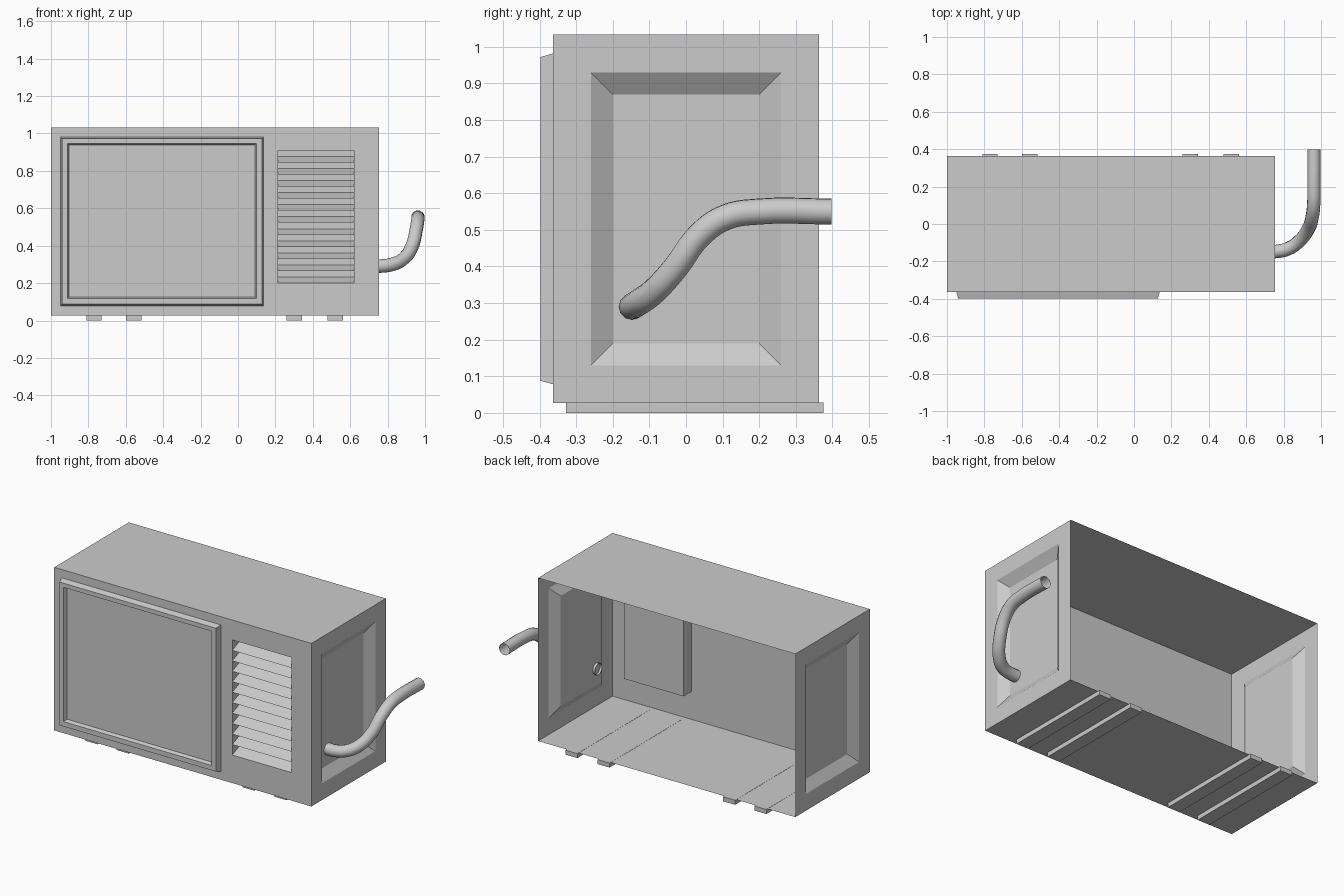
import bpy, bmesh
from mathutils import Vector

old = bpy.data.objects.get("Cube")
if old:
    bpy.data.objects.remove(old, do_unlink=True)

grey = bpy.data.materials.new("light_grey")
grey.use_nodes = True
COLOUR = (0.6, 0.6, 0.6, 1)
grey.diffuse_color = COLOUR
grey.node_tree.nodes["Principled BSDF"].inputs["Base Color"].default_value = COLOUR

# Main casing limits
X0, X1, Y0, Y1, Z0, Z1 = -1.0, 0.755, -0.363, 0.363, 0.027, 1.033


def finish(name, bm):
    bmesh.ops.remove_doubles(bm, verts=bm.verts, dist=0.0001)
    bmesh.ops.recalc_face_normals(bm, faces=bm.faces)
    mesh = bpy.data.meshes.new(name)
    bm.to_mesh(mesh)
    bm.free()
    mesh.materials.append(grey)
    obj = bpy.data.objects.new(name, mesh)
    bpy.context.collection.objects.link(obj)
    return obj


def nested_panel(bm, axis, rects):
    """Bridge rectangles (depth, u0, u1, v0, v1) in order and cap the last."""
    loops = []
    for d, u0, u1, v0, v1 in rects:
        corners = [(u0, v0), (u1, v0), (u1, v1), (u0, v1)]
        loops.append([bm.verts.new((d, u, v) if axis == "x" else (u, d, v))
                      for u, v in corners])
    for a, b in zip(loops, loops[1:]):
        for i in range(4):
            j = (i + 1) % 4
            bm.faces.new((a[i], a[j], b[j], b[i]))
    bm.faces.new(loops[-1])


def box(bm, x0, x1, y0, y1, z0, z1):
    verts = bmesh.ops.create_cube(bm, size=1)["verts"]
    for v in verts:
        v.co = Vector((x1 if v.co.x > 0 else x0,
                       y1 if v.co.y > 0 else y0,
                       z1 if v.co.z > 0 else z0))


# Casing: thin shell, open at the back, with sunken side panels and a vent pocket
VX0, VX1, VZ0, VZ1, VENT_DEPTH = 0.215, 0.62, 0.2, 0.91, 0.08
bm = bmesh.new()
for x, inward in ((X0, 0.04), (X1, -0.04)):
    nested_panel(bm, "x", [(x, Y0, Y1, Z0, Z1),
                           (x, -0.26, 0.26, 0.13, 0.93),
                           (x + inward, -0.2, 0.2, 0.19, 0.87)])
vent = (VX0, VX1, VZ0, VZ1)
nested_panel(bm, "y", [(Y0, X0, X1, Z0, Z1), (Y0, *vent), (Y0 + VENT_DEPTH, *vent)])
for z in (Z0, Z1):
    bm.faces.new([bm.verts.new((x, y, z))
                  for x, y in ((X0, Y0), (X1, Y0), (X1, Y1), (X0, Y1))])
finish("casing", bm)

# Front cover: bevelled frame around a sunken plate
bm = bmesh.new()
nested_panel(bm, "y", [(Y0, -0.95, 0.137, 0.078, 0.982),
                       (-0.398, -0.94, 0.128, 0.088, 0.972),
                       (-0.398, -0.912, 0.098, 0.118, 0.946),
                       (-0.375, -0.904, 0.09, 0.126, 0.938)])
finish("front_cover", bm)

# Vent slats: wedges sloping up towards the back of the pocket
bm = bmesh.new()
COUNT = 11
pitch = (VZ1 - VZ0) / COUNT
for i in range(COUNT):
    z = VZ0 + i * pitch
    profile = [(Y0, z), (Y0 + VENT_DEPTH, z), (Y0 + VENT_DEPTH, z + pitch / 2)]
    ends = [[bm.verts.new((x, y, h)) for y, h in profile] for x in (VX0, VX1)]
    for e in ends:
        bm.faces.new(e)
    for a in range(3):
        b = (a + 1) % 3
        bm.faces.new((ends[0][a], ends[0][b], ends[1][b], ends[1][a]))
finish("vent_slats", bm)

# Feet: four long runners under the floor
for n, x in enumerate((-0.77, -0.557, 0.3, 0.52), 1):
    bm = bmesh.new()
    box(bm, x - 0.041, x + 0.041, -0.328, 0.375, 0, Z0 + 0.001)
    finish(f"foot_runner_{n}", bm)

# Drain hose: open tube swept along a smooth path
path = [(0.70, -0.147, 0.29), (0.76, -0.147, 0.291), (0.825, -0.132, 0.3),
        (0.885, -0.09, 0.33), (0.93, -0.03, 0.395), (0.953, 0.04, 0.488),
        (0.961, 0.11, 0.535), (0.962, 0.2, 0.55), (0.962, 0.397, 0.55)]
curve = bpy.data.curves.new("hose_path", "CURVE")
curve.dimensions = "3D"
curve.bevel_depth = 0.036
curve.bevel_resolution = 4
curve.resolution_u = 5
spline = curve.splines.new("BEZIER")
spline.bezier_points.add(len(path) - 1)
for point, co in zip(spline.bezier_points, path):
    point.co = co
    point.handle_left_type = point.handle_right_type = "AUTO"
helper = bpy.data.objects.new("hose_path", curve)
bpy.context.collection.objects.link(helper)
bpy.context.view_layer.update()
evaluated = helper.evaluated_get(bpy.context.evaluated_depsgraph_get())
bm = bmesh.new()
bm.from_mesh(evaluated.to_mesh())
evaluated.to_mesh_clear()
bpy.data.objects.remove(helper, do_unlink=True)
for face in bm.faces:
    face.smooth = True
finish("drain_hose", bm)
